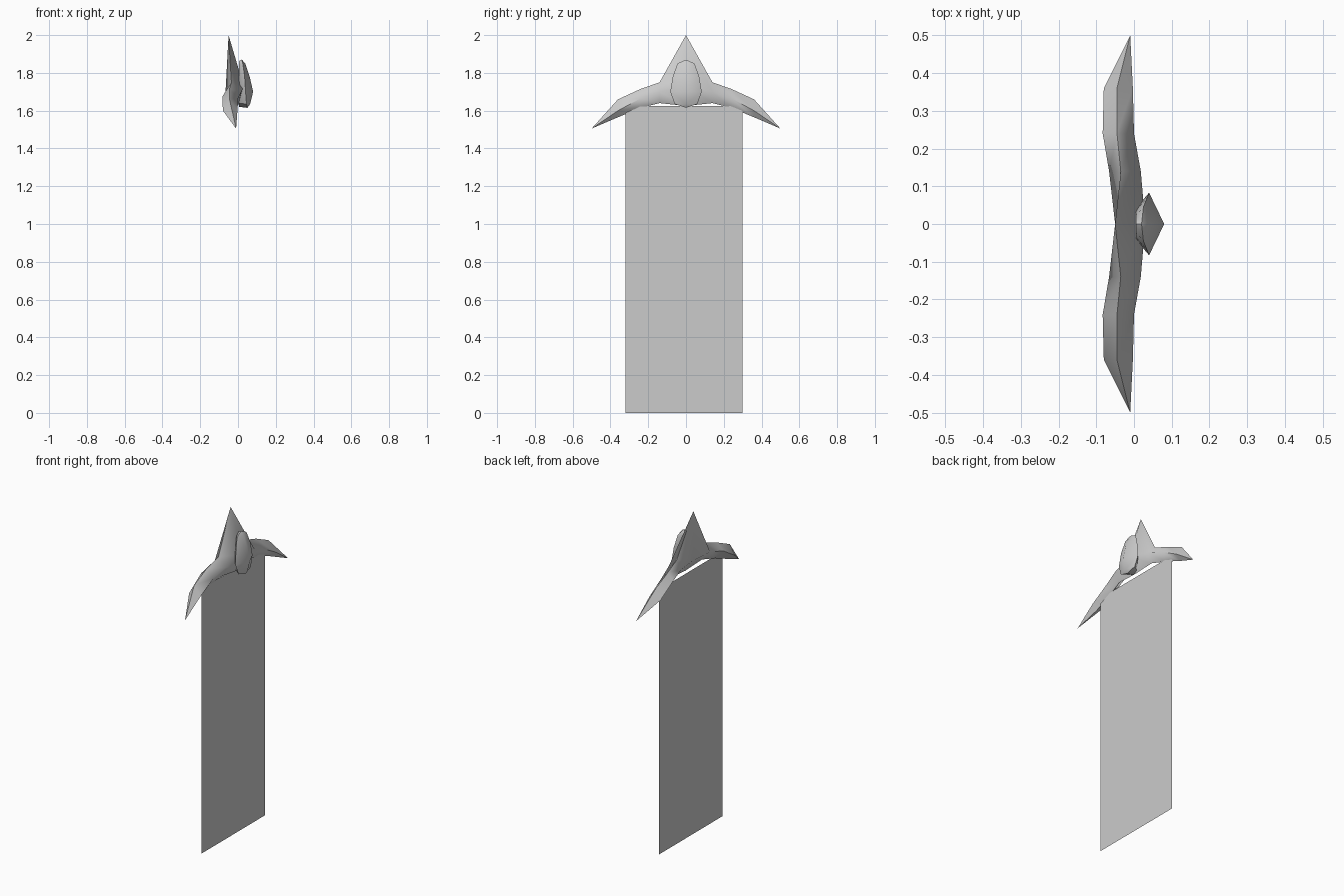
import bpy, bmesh, math

cube = bpy.data.objects.get("Cube")
if cube:
    bpy.data.objects.remove(cube)

grey = bpy.data.materials.new("plain grey")
grey.use_nodes = True
grey.diffuse_color = (0.6, 0.6, 0.6, 1)
grey.node_tree.nodes["Principled BSDF"].inputs["Base Color"].default_value = (0.6, 0.6, 0.6, 1)


def finish(name, bm, angle=None):
    bmesh.ops.remove_doubles(bm, verts=bm.verts, dist=0.0005)
    bmesh.ops.recalc_face_normals(bm, faces=bm.faces)
    mesh = bpy.data.meshes.new(name)
    bm.to_mesh(mesh)
    bm.free()
    mesh.materials.append(grey)
    obj = bpy.data.objects.new(name, mesh)
    bpy.context.collection.objects.link(obj)
    if angle:
        bpy.ops.object.select_all(action='DESELECT')
        obj.select_set(True)
        bpy.context.view_layer.objects.active = obj
        bpy.ops.object.shade_smooth_by_angle(angle=math.radians(angle))
    return obj


# Hanging cloth: a single flat sheet
bm = bmesh.new()
bm.faces.new([bm.verts.new((-0.025, y, z)) for y, z in
              ((-0.32, 0), (0.30, 0), (0.30, 1.625), (-0.32, 1.625))])
finish("hanging_cloth", bm)

# Winged crest: four-sided sections (top, front, bottom, back as x, z) along y
half = [
    (0.0, [(-0.05, 2.0), (0.03, 1.73), (0.0, 1.625), (-0.05, 1.70)]),
    (0.14, [(-0.035, 1.75), (0.018, 1.70), (-0.01, 1.64), (-0.066, 1.70)]),
    (0.24, [(-0.045, 1.715), (0.0, 1.665), (-0.03, 1.615), (-0.083, 1.675)]),
    (0.36, [(-0.045, 1.66), (-0.003, 1.60), (-0.03, 1.565), (-0.08, 1.60)]),
    (0.5, [(-0.01, 1.505)] * 4),
]
stations = [(-y, s) for y, s in half[:0:-1]] + half
bm = bmesh.new()
rings = [[bm.verts.new((x, y, z)) for x, z in s] for y, s in stations]
for a, b in zip(rings, rings[1:]):
    for i in range(4):
        j = (i + 1) % 4
        bm.faces.new((a[i], a[j], b[j], b[i]))
finish("winged_crest", bm, 75)

# Oval gem: rim outline with a raised front ridge and a flat back
rim = [(0.02, 0.0, 1.87), (0.025, 0.045, 1.85), (0.035, 0.07, 1.78),
       (0.04, 0.083, 1.70), (0.045, 0.06, 1.635), (0.05, 0.0, 1.615)]
loop = rim + [(x, -y, z) for x, y, z in rim[-2:0:-1]]
ridge_x = [0.02, 0.038, 0.062, 0.08, 0.064, 0.05]
bm = bmesh.new()
for side in (1, -1):
    edge = [bm.verts.new((x, side * y, z)) for x, y, z in rim]
    ridge = [bm.verts.new((rx, 0, p[2])) for rx, p in zip(ridge_x, rim)]
    for i in range(5):
        bm.faces.new((edge[i], edge[i + 1], ridge[i + 1], ridge[i]))
front = [bm.verts.new(p) for p in loop]
back = [bm.verts.new((0.005, y * 0.5, 1.72 + (z - 1.72) * 0.95)) for x, y, z in loop]
for i in range(len(loop)):
    j = (i + 1) % len(loop)
    bm.faces.new((front[i], front[j], back[j], back[i]))
bm.faces.new(back)
finish("oval_gem", bm, 50)
